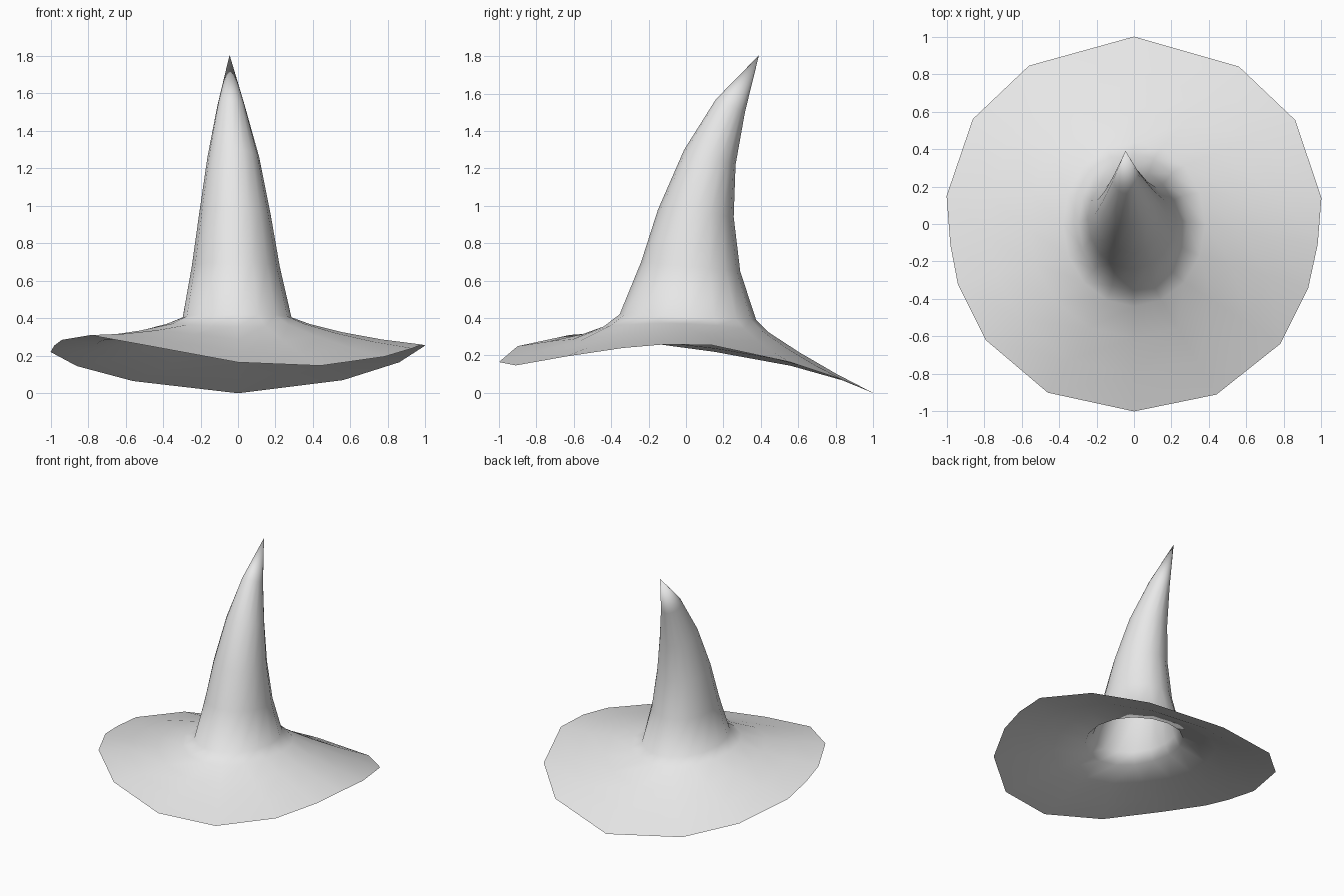
import bpy, bmesh, math

if "Cube" in bpy.data.objects:
    bpy.data.objects.remove(bpy.data.objects["Cube"])

N = 16
ANGLES = [math.pi / 2 - i * 2 * math.pi / N for i in range(N)]

# Wavy outer edge of the brim, clockwise from the back
RIM = [(0, 1, 0), (.56, .84, .07), (.86, .555, .165), (1, .14, .255),
       (.98, -.11, .26), (.93, -.34, .24), (.78, -.64, .195), (.44, -.91, .147),
       (0, -1, .165), (-.46, -.9, .25), (-.79, -.62, .31), (-.94, -.32, .285),
       (-.98, -.11, .255), (-1, .15, .22), (-.86, .56, .145), (-.56, .845, .065)]

# Crown sections: centre x, half width, front y, back y, front z, back z
CROWN = [(-.005, .29, -.355, .375, .42, .39),
         (-.012, .235, -.24, .29, .70, .65),
         (-.017, .19, -.15, .255, .98, .94),
         (-.025, .138, -.01, .265, 1.30, 1.22),
         (-.037, .073, .16, .315, 1.57, 1.50)]
TIP = (-.045, .39, 1.805)


def section(cx, rx, yf, yb, zf, zb, inset=0, sag=0):
    """Tilted oval ring; sag lowers its front and back."""
    ring = []
    for a in ANGLES:
        c, s = math.cos(a), math.sin(a)
        ring.append((cx + (rx - inset) * c,
                     (yf + yb) / 2 + ((yb - yf) / 2 - inset) * s,
                     (zf + zb) / 2 + (zb - zf) / 2 * s - sag * s * s))
    return ring


def blend(a, b, t, drop=0):
    """Ring between two rings, lowered by drop."""
    return [(p[0] + (q[0] - p[0]) * t, p[1] + (q[1] - p[1]) * t,
             p[2] + (q[2] - p[2]) * t - drop) for p, q in zip(a, b)]


collar = section(0, .38, -.44, .44, .385, .355, sag=.03)
hole = section(0, .33, -.385, .385, .355, .325, sag=.02)

# One continuous skin: outer crown, brim top, rim, brim underside, inner crown
rings = [section(*s) for s in reversed(CROWN)]
rings += [collar, blend(collar, RIM, .3, .012), blend(collar, RIM, .65, .012), RIM]
rings += [blend(collar, RIM, .63, .035), blend(collar, RIM, .3, .036), hole]
rings += [section(*s, inset=.015) for s in CROWN]

bm = bmesh.new()
loops = [[bm.verts.new(p) for p in r] for r in rings]
for a, b in zip(loops, loops[1:]):
    for i in range(N):
        j = (i + 1) % N
        bm.faces.new((a[i], a[j], b[j], b[i]))
for loop, drop in ((loops[0], 0), (loops[-1], .04)):
    tip = bm.verts.new((TIP[0], TIP[1] - drop / 2, TIP[2] - drop))
    for i in range(N):
        bm.faces.new((loop[i], loop[(i + 1) % N], tip))
bmesh.ops.recalc_face_normals(bm, faces=bm.faces)

mesh = bpy.data.meshes.new("pointed_hat")
bm.to_mesh(mesh)
bm.free()
hat = bpy.data.objects.new("pointed_hat", mesh)
bpy.context.collection.objects.link(hat)

grey = bpy.data.materials.new("light_grey")
grey.diffuse_color = (.8, .8, .8, 1)
grey.use_nodes = True
grey.node_tree.nodes["Principled BSDF"].inputs["Base Color"].default_value = grey.diffuse_color
mesh.materials.append(grey)

# Smooth cloth with a crisp rim
bpy.context.view_layer.objects.active = hat
hat.select_set(True)
bpy.ops.object.shade_smooth_by_angle(angle=math.radians(60))
